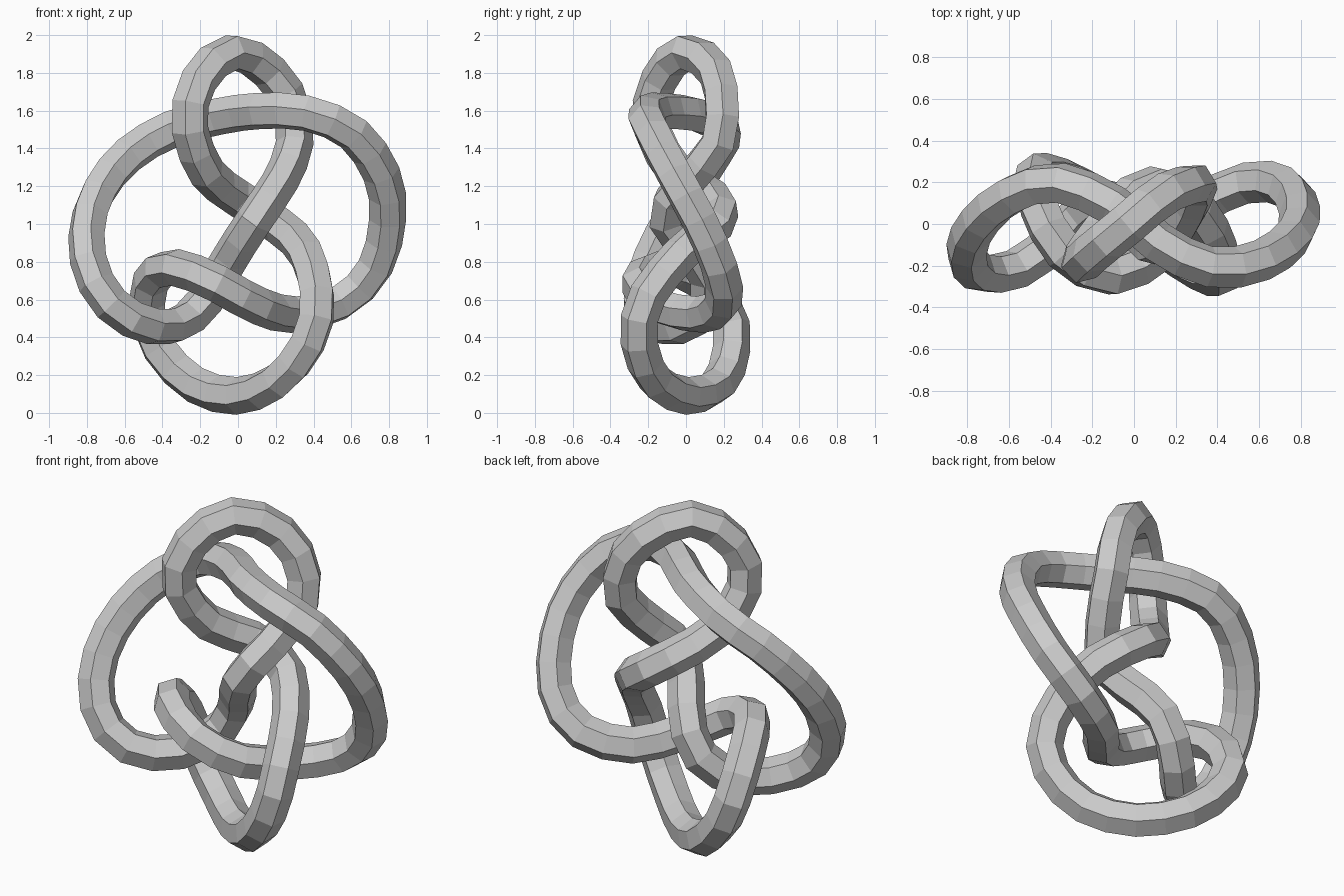
import bpy
from mathutils import Vector

TUBE_RADIUS = 0.1
RINGS = 80

default_cube = bpy.data.objects.get("Cube")
if default_cube:
    bpy.data.objects.remove(default_cube, do_unlink=True)


def make_material(name, colour):
    material = bpy.data.materials.new(name)
    material.use_nodes = True
    material.diffuse_color = colour
    material.node_tree.nodes["Principled BSDF"].inputs["Base Color"].default_value = colour
    return material


def smooth_loop(points, steps):
    """Closed curve passing through every guide point."""
    result = []
    count = len(points)
    for i in range(count):
        a, b, c, d = (points[(i + k) % count] for k in (-1, 0, 1, 2))
        for s in range(steps):
            t = s / steps
            result.append(b + (c - a) * t / 2
                          + (a * 2 - b * 5 + c * 4 - d) * t ** 2 / 2
                          + (b * 3 - a - c * 3 + d) * t ** 3 / 2)
    return result


def even_spacing(points, count):
    """Resample a closed polyline into equally long steps."""
    closed = points + points[:1]
    lengths = [(q - p).length for p, q in zip(closed, closed[1:])]
    step = sum(lengths) / count
    result, travelled = [], 0.0
    for p, q, length in zip(closed, closed[1:], lengths):
        while len(result) < count and len(result) * step < travelled + length:
            result.append(p.lerp(q, (len(result) * step - travelled) / length))
        travelled += length
    return result


# Centre line of the rope, in hundredths of a unit
top_loop_to_crossing = [
    (-3, 0, 191), (-19, -13, 179), (-26, -19, 155), (-17, -6, 128),
    (1, 15, 113), (19, 17, 101), (35, -1, 86)]
bottom_loop = [
    (42, -21, 61), (38, -25, 39), (22, -17, 18), (0, 0, 9),
    (-23, 17, 15), (-41, 24, 33), (-48, 22, 53)]
middle_strand = [
    (-45, 6, 72), (-33, -14, 77), (-12, -25, 69), (10, -15, 57), (30, 8, 52)]
right_arc = [
    (55, 20, 59), (72, 18, 76), (79, 8, 100), (77, -5, 124),
    (62, -17, 147), (39, -21, 158), (15, -11, 160)]
left_arc = [
    (-10, 9, 157), (-38, 20, 149), (-62, 12, 133), (-77, -3, 110),
    (-80, -17, 85), (-71, -24, 62), (-53, -20, 48)]
rising_strand = [
    (-34, -4, 46), (-20, 10, 56), (-9, 11, 74), (2, -3, 92), (12, -11, 107),
    (23, 2, 124), (30, 17, 143), (27, 19, 166), (14, 14, 183)]

guides = [Vector(p) / 100 for p in top_loop_to_crossing + bottom_loop + middle_strand
          + right_arc + left_arc + rising_strand]
path = even_spacing(smooth_loop(guides, 12), RINGS)

# Six-sided tube swept along the closed path
curve = bpy.data.curves.new("knot_path", "CURVE")
curve.dimensions = "3D"
curve.twist_mode = "MINIMUM"
curve.bevel_depth = TUBE_RADIUS
curve.bevel_resolution = 1
spline = curve.splines.new("POLY")
spline.points.add(len(path) - 1)
for point, position in zip(spline.points, path):
    point.co = (*position, 1)
spline.use_cyclic_u = True
spline.use_smooth = False

sweep = bpy.data.objects.new("knot_sweep", curve)
bpy.context.collection.objects.link(sweep)
bpy.context.view_layer.update()

# Turn the sweep into a flat-shaded mesh
mesh = bpy.data.meshes.new_from_object(sweep.evaluated_get(bpy.context.evaluated_depsgraph_get()))
bpy.data.objects.remove(sweep, do_unlink=True)
mesh.materials.clear()
mesh.materials.append(make_material("light_grey", (0.6, 0.6, 0.6, 1)))
for face in mesh.polygons:
    face.use_smooth = False
    face.material_index = 0
knot = bpy.data.objects.new("knotted_rope", mesh)
bpy.context.collection.objects.link(knot)
